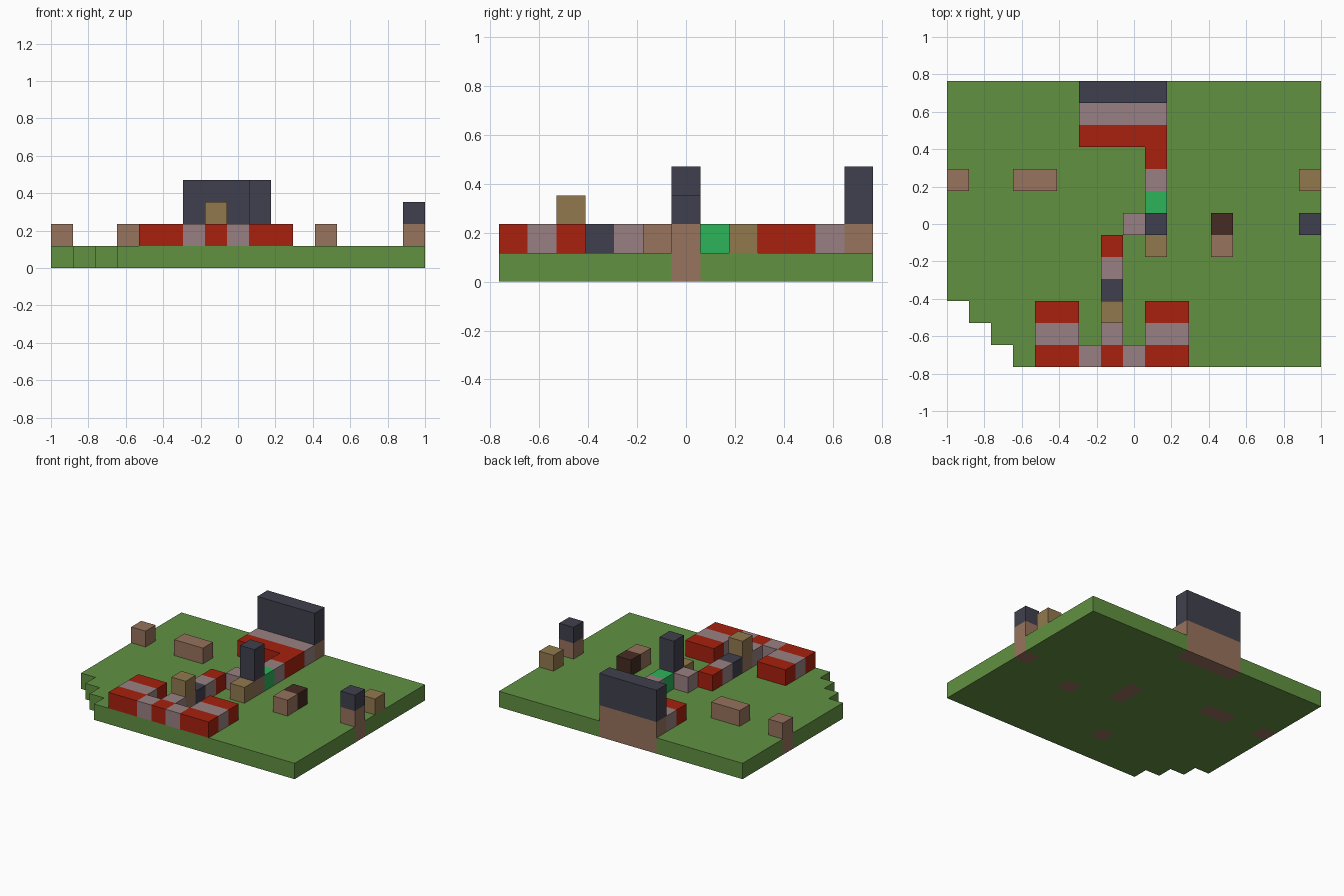
import bpy, bmesh

cube = bpy.data.objects.get("Cube")
if cube:
    bpy.data.objects.remove(cube)

# The model sits on a grid of 17 x 13 cells
NX, NY = 17, 13
U = 2 / NX


def material(name, rgb):
    """Flat material from display colour values."""
    linear = [((c / 255 + 0.055) / 1.055) ** 2.4 for c in rgb]
    mat = bpy.data.materials.new(name)
    mat.use_nodes = True
    mat.diffuse_color = (*linear, 1)
    bsdf = mat.node_tree.nodes["Principled BSDF"]
    bsdf.inputs["Base Color"].default_value = (*linear, 1)
    bsdf.inputs["Roughness"].default_value = 0.9
    return mat


GRASS = material("grass green", (98, 145, 66))
RED = material("red", (168, 33, 15))
MAUVE = material("mauve grey", (153, 128, 130))
SLATE = material("dark slate", (64, 64, 78))
TAN = material("tan", (146, 121, 78))
BROWN = material("brown", (151, 115, 93))
EMERALD = material("bright green", (44, 179, 90))
UMBER = material("dark brown", (70, 43, 35))


def finish(name, bm, mat):
    mesh = bpy.data.meshes.new(name)
    bmesh.ops.recalc_face_normals(bm, faces=bm.faces)
    bm.to_mesh(mesh)
    bm.free()
    mesh.materials.append(mat)
    obj = bpy.data.objects.new(name, mesh)
    bpy.context.collection.objects.link(obj)
    return obj


def block(name, mat, i, j, k=1, w=1, h=1):
    """Box starting at cell (i, j, k), w cells wide and h cells tall."""
    bm = bmesh.new()
    bmesh.ops.create_cube(bm, size=U)
    bmesh.ops.scale(bm, vec=(w, 1, h), verts=bm.verts)
    centre = ((i + w / 2 - NX / 2) * U, (j + 0.5 - NY / 2) * U, (k + h / 2) * U)
    bmesh.ops.translate(bm, vec=centre, verts=bm.verts)
    return finish(name, bm, mat)


# Brown footings that pass through the ground: name, column, row, width, height
footings = [
    ("wall_base", 6, 12, 4, 2),
    ("tower_base", 9, 6, 1, 2),
    ("emerald_base", 9, 7, 1, 1),
    ("side_post_base", 16, 6, 1, 2),
    ("right_edge_post", 0, 8, 1, 2),
    ("low_bench", 3, 8, 2, 2),
    ("stump", 12, 5, 1, 2),
    ("gate_base", 7, 2, 1, 2),
]
sunk = set()
for name, i, j, w, h in footings:
    block(name, BROWN, i, j, 0, w, h)
    sunk |= {(i + n, j) for n in range(w)}

# Ground slab with a stepped corner and openings for the footings
bm = bmesh.new()
bmesh.ops.create_grid(bm, x_segments=NX, y_segments=NY, size=1)
bmesh.ops.scale(bm, vec=(1, NY / NX, 1), verts=bm.verts)
gone = []
for f in bm.faces:
    c = f.calc_center_median()
    i, j = int((c.x + 1) / U), int(c.y / U + NY / 2)
    if i + j < 3 or (i, j) in sunk:
        gone.append(f)
bmesh.ops.delete(bm, geom=gone, context="FACES")
top = bmesh.ops.extrude_face_region(bm, geom=bm.faces[:], use_keep_orig=True)
raised = [v for v in top["geom"] if isinstance(v, bmesh.types.BMVert)]
bmesh.ops.translate(bm, vec=(0, 0, U), verts=raised)
finish("ground", bm, GRASS)

# Two striped wings at the front
for side, i in (("right", 4), ("left", 9)):
    for j, (part, mat) in enumerate((("front", RED), ("middle", MAUVE), ("back", RED))):
        block(f"{side}_wing_{part}", mat, i, j, w=2)

# Front link between the wings
for i, mat in ((6, MAUVE), (7, RED), (8, MAUVE)):
    block(f"front_link_{i}", mat, i, 0)

# Path running back from the front, with a raised gate block
for j, mat in ((1, MAUVE), (3, SLATE), (4, MAUVE), (5, RED)):
    block(f"front_path_{j}", mat, 7, j)
block("gate_top", TAN, 7, 2, 2)
block("path_corner", MAUVE, 8, 6)

# Central tower and the path to the rear platform
block("tower_top", SLATE, 9, 6, 2, h=2)
block("tower_step", TAN, 9, 5)
block("emerald_block", EMERALD, 9, 7)
block("rear_path_front", MAUVE, 9, 8)
block("rear_path_back", RED, 9, 9)

# Rear platform and tall back wall
block("rear_platform_front", RED, 6, 10, w=4)
block("rear_platform_back", MAUVE, 6, 11, w=4)
block("wall_top", SLATE, 6, 12, 2, w=4, h=2)

# Loose blocks on the left side
block("stump_back", UMBER, 12, 6)
block("side_post_top", SLATE, 16, 6, 2)
block("side_crate", TAN, 16, 8)
